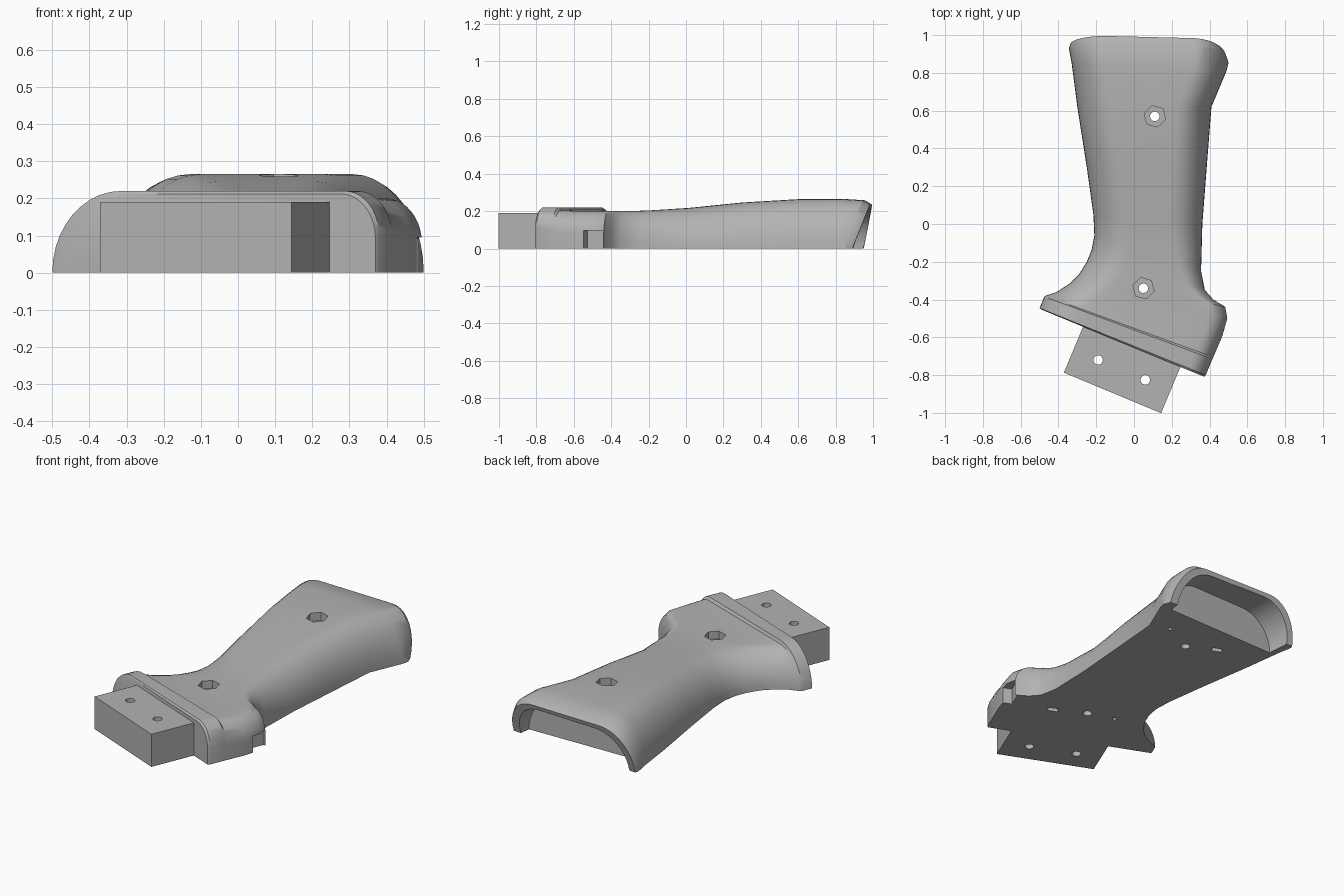
import bpy, bmesh, math
from mathutils import Matrix, Vector

if "Cube" in bpy.data.objects:
    bpy.data.objects.remove(bpy.data.objects["Cube"])

TILT = math.radians(-22.6)

grey = bpy.data.materials.new("plain grey")
grey.use_nodes = True
grey.diffuse_color = (0.45, 0.45, 0.45, 1)
grey.node_tree.nodes["Principled BSDF"].inputs["Base Color"].default_value = grey.diffuse_color


def make(name, bm):
    bmesh.ops.recalc_face_normals(bm, faces=bm.faces[:])
    mesh = bpy.data.meshes.new(name)
    bm.to_mesh(mesh)
    bm.free()
    obj = bpy.data.objects.new(name, mesh)
    obj.data.materials.append(grey)
    bpy.context.collection.objects.link(obj)
    return obj


def half_section(lx, ly, rx, ry, h, base=0.0, lean=(0, 0), steps=10):
    """Flat-bottomed arch from a left foot to a right foot."""
    left, right = Vector((lx, ly, 0)), Vector((rx, ry, 0))
    width = (right - left).length
    t = min(max((ry + 0.5) / 0.5, 0), 1)
    rl, rr = 0.2, 0.1 + 0.08 * t          # corner widths
    al, ar = h, 0.12 + (h - 0.12) * t     # corner heights
    pts = [(0, base)]
    for i in range(steps + 1):
        a = math.pi / 2 * i / steps
        pts.append((rl * (1 - math.cos(a)), h - al + al * math.sin(a)))
    for i in range(1, 6):
        pts.append((rl + (width - rl - rr) * i / 6, h))
    for i in range(steps + 1):
        a = math.pi / 2 * (1 - i / steps)
        pts.append((width - rr * (1 - math.cos(a)), h - ar + ar * math.sin(a)))
    pts.append((width, base))
    ring = []
    for s, z in pts:
        f = s / width
        p = left.lerp(right, f)
        p.y += (lean[0] + (lean[1] - lean[0]) * f) * max(z, 0) / h
        p.z = z
        ring.append(p)
    return ring


def loft(name, rings):
    bm = bmesh.new()
    rows = [[bm.verts.new(p) for p in ring] for ring in rings]
    n = len(rows[0])
    for a, b in zip(rows, rows[1:]):
        for i in range(n):
            j = (i + 1) % n
            bm.faces.new((a[i], a[j], b[j], b[i]))
    bm.faces.new(rows[0])
    bm.faces.new(rows[-1])
    bmesh.ops.remove_doubles(bm, verts=bm.verts[:], dist=0.00001)
    return make(name, bm)


def box(name, center, size, angle=0.0):
    bm = bmesh.new()
    m = (Matrix.Translation(center) @ Matrix.Rotation(angle, 4, "Z")
         @ Matrix.Diagonal((*size, 1)))
    bmesh.ops.create_cube(bm, size=1, matrix=m)
    return make(name, bm)


def prism(name, x, y, radius, low, high, sides, turn=0.0):
    bm = bmesh.new()
    m = Matrix.Translation((x, y, (low + high) / 2)) @ Matrix.Rotation(turn, 4, "Z")
    bmesh.ops.create_cone(bm, cap_ends=True, segments=sides, radius1=radius,
                          radius2=radius, depth=high - low, matrix=m)
    return make(name, bm)


def cut(target, cutter):
    cutter.hide_render = True
    mod = target.modifiers.new("cut", "BOOLEAN")
    mod.operation, mod.solver, mod.object = "DIFFERENCE", "EXACT", cutter
    bpy.context.view_layer.objects.active = target
    bpy.ops.object.modifier_apply(modifier=mod.name)
    bpy.data.objects.remove(cutter)


# Grip half: tilted flange, waist, swelling handle and flared end
stations = [
    (-.49, -.453, .37, -.808, .212),
    (-.50, -.445, .38, -.80, .22),
    (-.475, -.385, .415, -.715, .22),
    (-.47, -.38, .42, -.705, .205),
    (-.41, -.36, .465, -.60, .20),
    (-.34, -.315, .495, -.50, .20),
    (-.29, -.265, .485, -.44, .20),
    (-.25, -.20, .42, -.40, .20),
    (-.225, -.14, .375, -.35, .20),
    (-.21, -.06, .355, -.25, .203),
    (-.215, .05, .362, 0, .217),
    (-.25, .30, .385, .30, .246),
    (-.30, .62, .41, .62, .265),
    (-.33, .85, .49, .81, .265),
]
rings = [half_section(*s) for s in stations]
rings.append(half_section(-.345, .93, .50, .85, .258, lean=(.03, .09)))
rings.append(half_section(-.338, .95, .485, .89, .235, lean=(.05, .09)))
grip = loft("grip_half", rings)

# Hollow behind the end rim
cut(grip, loft("end_hollow", [
    half_section(-.29, .815, .43, .83, .21, base=-.1),
    half_section(-.31, 1.1, .46, 1.1, .21, base=-.1)]))

# Bolt holes with hexagonal nut pockets
for x, y, top in ((.11, .57, .262), (.05, -.34, .20)):
    cut(grip, prism("nut_pocket", x, y, .058, top - .045, top + .1, 6, .25))
    cut(grip, prism("bolt_hole", x, y, .025, -.1, .5, 24))

# Locating pockets in the flat mating face
for x, y in ((-.05, .653), (.219, -.43)):
    cut(grip, box("key_pocket", (x, y, 0), (.06, .03, .08), TILT))
for x, y in ((-.103, -.29), (.298, .664)):
    cut(grip, prism("pin_hole", x, y, .012, -.05, .06, 16))

# Notch in the lower side of the flange
cut(grip, box("side_notch", (.485, -.495, .0), (.07, .10, .19), TILT))

# Mounting block with two through holes
block = box("mounting_block", (-.06, -.765, .095), (.558, .28, .19), TILT)
for x, y in ((-.19, -.72), (.06, -.825)):
    cut(block, prism("mount_hole", x, y, .025, -.1, .4, 24))

for obj in (grip, block):
    bpy.ops.object.select_all(action="DESELECT")
    obj.select_set(True)
    bpy.context.view_layer.objects.active = obj
    bpy.ops.object.shade_smooth_by_angle(angle=math.radians(32))
